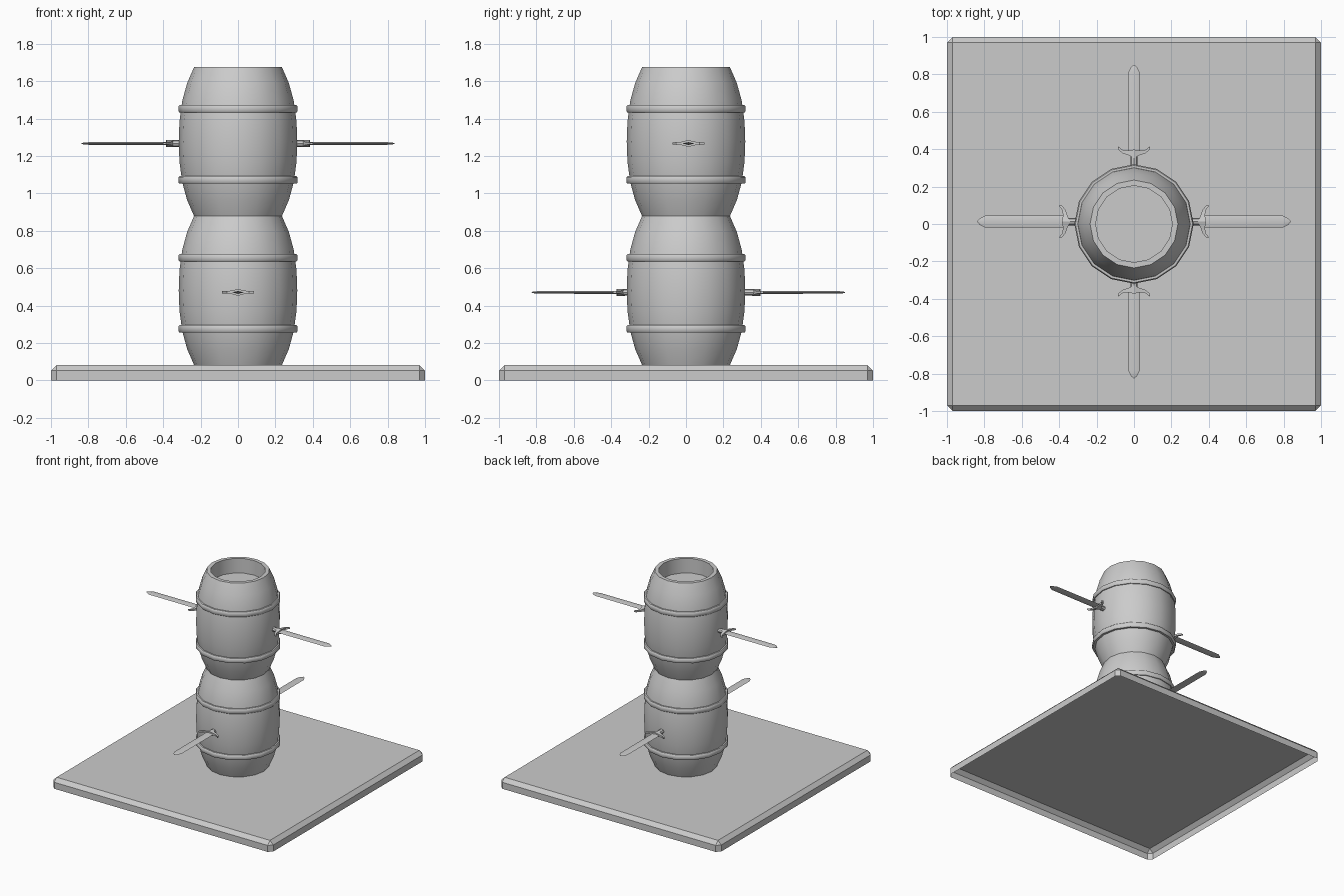
import bpy, bmesh, math
from mathutils import Matrix, Vector

if "Cube" in bpy.data.objects:
    bpy.data.objects.remove(bpy.data.objects["Cube"])


def finish(bm, name, angle=None):
    bmesh.ops.recalc_face_normals(bm, faces=bm.faces)
    mesh = bpy.data.meshes.new(name)
    bm.to_mesh(mesh)
    bm.free()
    obj = bpy.data.objects.new(name, mesh)
    bpy.context.collection.objects.link(obj)
    if angle is not None:
        bpy.ops.object.select_all(action='DESELECT')
        obj.select_set(True)
        bpy.context.view_layer.objects.active = obj
        bpy.ops.object.shade_smooth_by_angle(angle=math.radians(angle))
    return obj


def skin(bm, rings, closed=False, caps=True):
    """Bridge a series of point rings with quads."""
    loops = [[bm.verts.new(p) for p in ring] for ring in rings]
    n = len(loops[0])
    pairs = list(zip(loops, loops[1:]))
    if closed:
        pairs.append((loops[-1], loops[0]))
    for a, b in pairs:
        for i in range(n):
            j = (i + 1) % n
            bm.faces.new((a[i], a[j], b[j], b[i]))
    if caps and not closed:
        bm.faces.new(loops[0])
        bm.faces.new(loops[-1])


def circle(r, z, n=16):
    return [(r * math.cos(2 * math.pi * i / n), r * math.sin(2 * math.pi * i / n), z)
            for i in range(n)]


def lathe(name, profile, closed=False):
    bm = bmesh.new()
    skin(bm, [circle(r, z) for r, z in profile], closed)
    return finish(bm, name, 40)


# Base slab: chamfered top and corners, open underneath
bm = bmesh.new()
bmesh.ops.create_cube(bm, size=1, matrix=Matrix.Translation((0, 0, 0.0415))
                      @ Matrix.Diagonal((2, 2, 0.083, 1)))
bmesh.ops.delete(bm, geom=[f for f in bm.faces if f.calc_center_median().z < 0.001],
                 context='FACES_ONLY')
edges = [e for e in bm.edges if max(v.co.z for v in e.verts) > 0.05]
bmesh.ops.bevel(bm, geom=edges, offset=0.03, segments=1, affect='EDGES')
base = finish(bm, "base_slab")

# Barrels: bulging shell with a recessed top, plus two hoops each
H = 0.796
outer = [(0.235, 0), (0.272, 0.085), (0.298, 0.18), (0.313, 0.29), (0.317, H / 2),
         (0.313, H - 0.29), (0.298, H - 0.18), (0.272, H - 0.085), (0.235, H)]
inner = [(0.205, H), (0.205, H - 0.12)]
for label, z0 in (("lower", 0.083), ("upper", 0.083 + H)):
    barrel = lathe(label + "_barrel", outer + inner)
    barrel.location.z = z0
    for side, zc in (("bottom", 0.193), ("top", 0.573)):
        hoop = lathe(f"{label}_{side}_hoop",
                     [(0.295, -0.02), (0.313, -0.02), (0.319, -0.012), (0.319, 0.012),
                      (0.313, 0.02), (0.295, 0.02)], closed=True)
        hoop.location.z = z0 + zc


def diamond(u, v, z):
    return [(u, v, 0), (u, 0, z), (u, -v, 0), (u, 0, -z)]


# Swords: grip, flared guard and diamond-section blade, pointing outwards
def sword(name, angle, height):
    bm = bmesh.new()
    skin(bm, [diamond(0.36, 0.033, 0.008), diamond(0.795, 0.032, 0.007),
              diamond(0.825, 0.017, 0.005), diamond(0.838, 0.003, 0.002)])
    skin(bm, [[(u, 0.02 * math.cos(k * math.pi / 4), 0.018 * math.sin(k * math.pi / 4))
               for k in range(8)] for u in (0.25, 0.36)])
    half = [(0.0, 0.34, 0.385, 0.019), (0.03, 0.355, 0.38, 0.01),
            (0.06, 0.365, 0.382, 0.007), (0.085, 0.385, 0.402, 0.006)]
    spans = [(-v, a, b, z) for v, a, b, z in reversed(half[1:])] + half
    skin(bm, [[(a, v, -z), (b, v, -z), (b, v, z), (a, v, z)] for v, a, b, z in spans])
    obj = finish(bm, name, 30)
    obj.location = Vector((0, 0.013, height))
    obj.rotation_euler.z = math.radians(angle)


for name, angle, height in (("right_sword", 0, 1.267), ("left_sword", 180, 1.267),
                            ("front_sword", -90, 0.471), ("back_sword", 90, 0.471)):
    sword(name, angle, height)
